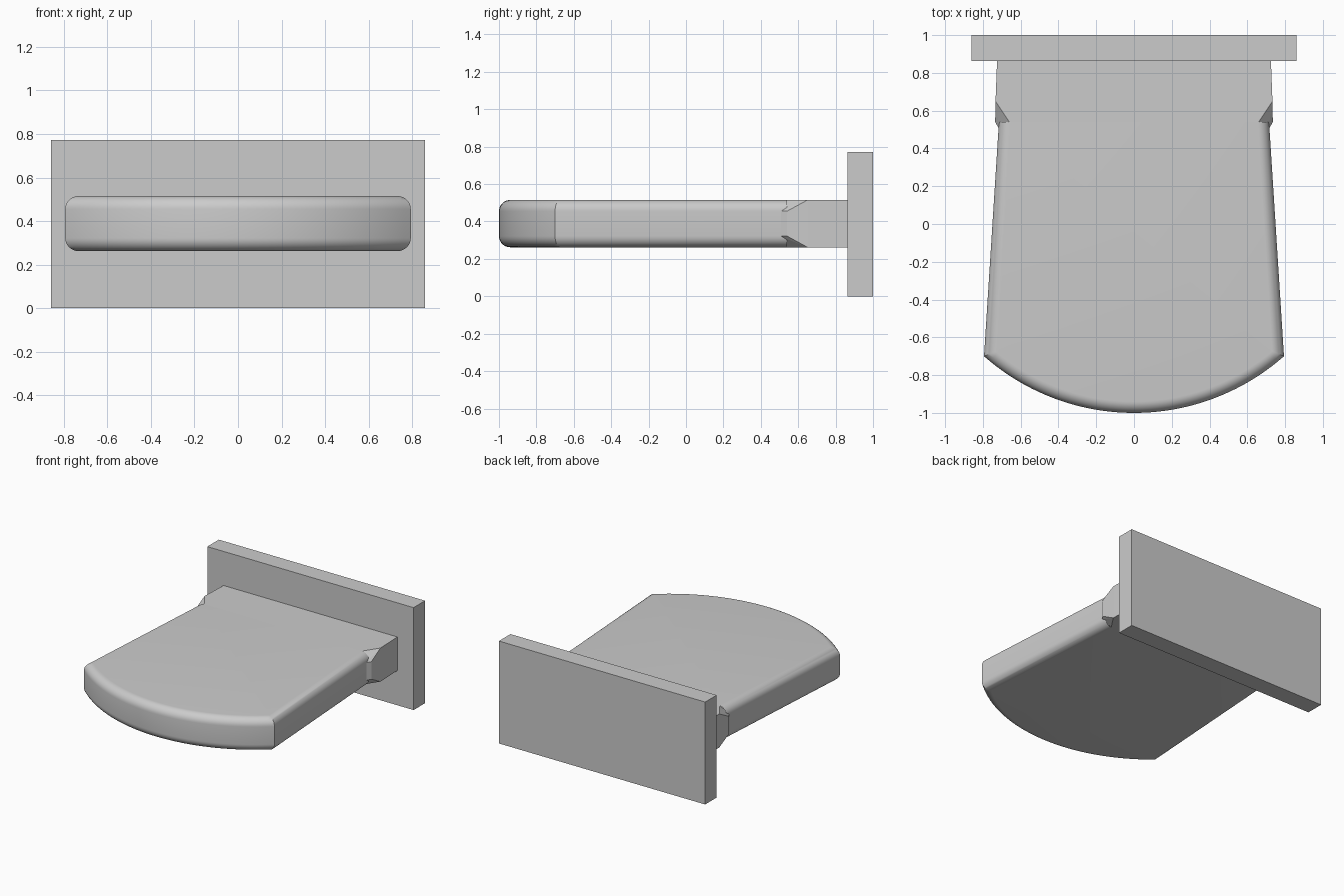
import bpy, bmesh, math

if "Cube" in bpy.data.objects:
    bpy.data.objects.remove(bpy.data.objects["Cube"])

Z0, Z1 = 0.262, 0.515      # slab bottom and top
R = 0.06                   # edge rounding
YN = 0.54                  # where slab meets neck


def finish(name, bm, smooth=False):
    bmesh.ops.recalc_face_normals(bm, faces=bm.faces[:])
    me = bpy.data.meshes.new(name)
    bm.to_mesh(me)
    bm.free()
    ob = bpy.data.objects.new(name, me)
    bpy.context.collection.objects.link(ob)
    if smooth:
        bpy.ops.object.select_all(action='DESELECT')
        ob.select_set(True)
        bpy.context.view_layer.objects.active = ob
        bpy.ops.object.shade_smooth_by_angle(angle=math.radians(30))
    return ob


def hull(points):
    bm = bmesh.new()
    for p in points:
        bm.verts.new(p)
    bmesh.ops.convex_hull(bm, input=bm.verts[:])
    bmesh.ops.dissolve_limit(bm, angle_limit=0.01, verts=bm.verts[:], edges=bm.edges[:])
    return bm


# back plate
plate = hull([(x, y, z) for x in (-0.86, 0.86) for y in (0.863, 1) for z in (0, 0.772)])
finish("back_plate", plate)

# slab: tapered sides, bowed front, rounded top and bottom rims
half, sag = 0.794, 0.3
rad = (half ** 2 + sag ** 2) / (2 * sag)
a = math.asin(half / rad)
N = 40
outline = [(0.715, YN), (-0.715, YN)]
for i in range(N + 1):
    t = -a + 2 * a * i / N
    outline.append((rad * math.sin(t), -1 + rad - rad * math.cos(t)))
bm = bmesh.new()
face = bm.faces.new([bm.verts.new((x, y, Z0)) for x, y in outline])
ext = bmesh.ops.extrude_face_region(bm, geom=[face])
for v in ext["geom"]:
    if isinstance(v, bmesh.types.BMVert):
        v.co.z = Z1
bmesh.ops.recalc_face_normals(bm, faces=bm.faces[:])
rim = [e for e in bm.edges
       if abs(e.verts[0].co.z - e.verts[1].co.z) < 1e-5
       and not all(v.co.y > YN - 1e-4 for v in e.verts)]
bmesh.ops.bevel(bm, geom=rim, offset=R, offset_type='OFFSET', segments=8,
                profile=0.5, affect='EDGES', clamp_overlap=True)
cap = [f for f in bm.faces if all(v.co.y > YN - 1e-4 for v in f.verts)]
bmesh.ops.delete(bm, geom=cap, context='FACES')
finish("rounded_slab", bm, True)

# square neck with chamfered front corners that die into the slab
pts = []
for s in (-1, 1):
    for z, zi in ((Z0, Z0 + R), (Z1, Z1 - R)):
        pts += [(s * 0.725, 0.863, z), (s * 0.733, 0.65, z), (s * 0.66, YN, z),
                (s * 0.735, YN, zi), (s * 0.712, 0.5, zi)]
neck = hull(pts)
hidden = [f for f in neck.faces
          if abs(f.normal.y) > 0.4 and abs(f.calc_center_median().x) < 0.3]
bmesh.ops.delete(neck, geom=hidden, context='FACES')
finish("neck", neck)
